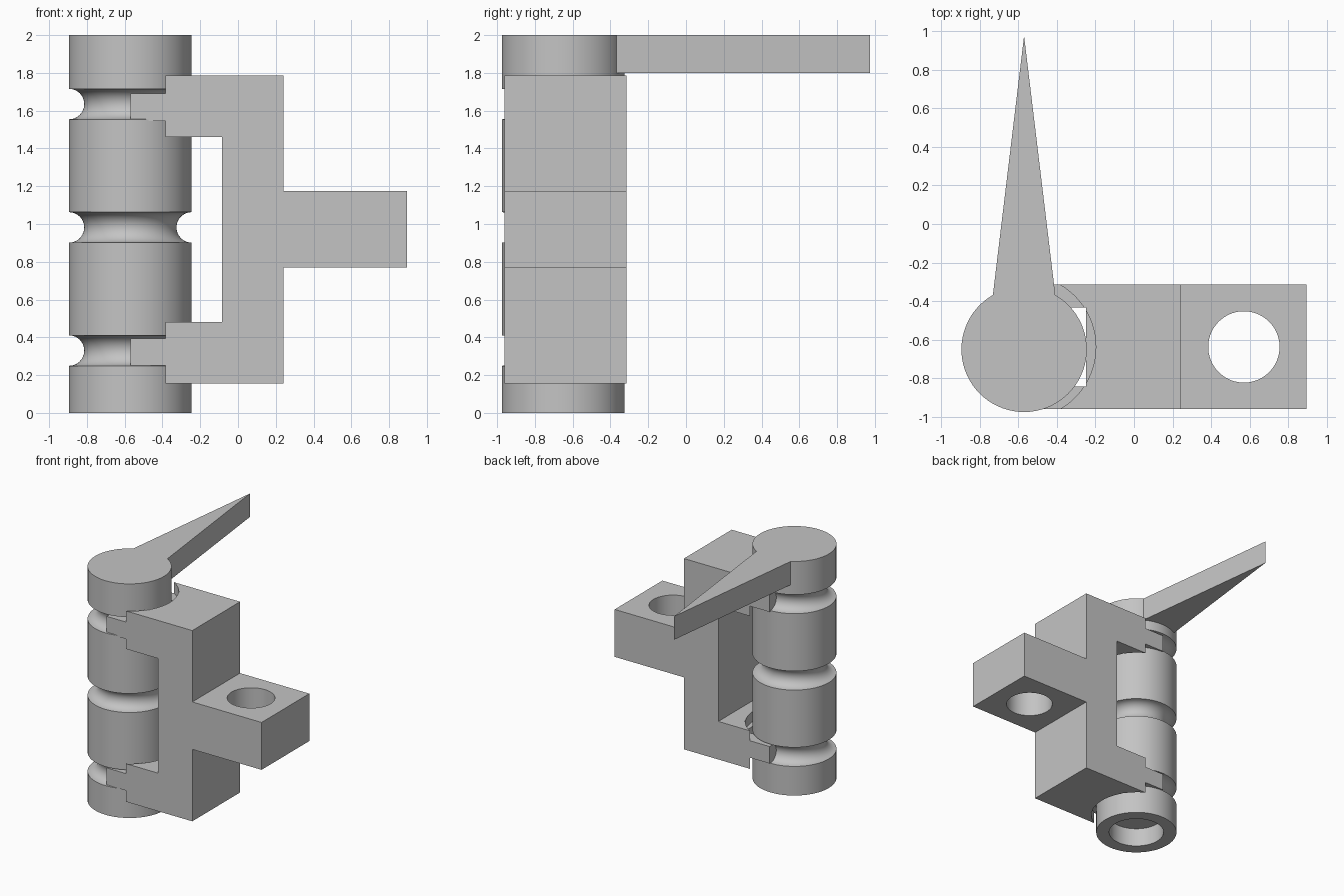
import bpy, bmesh, math
from mathutils import Matrix, Vector

if "Cube" in bpy.data.objects:
    bpy.data.objects.remove(bpy.data.objects["Cube"])

grey = bpy.data.materials.new("plain_grey")
grey.use_nodes = True
COLOUR = (0.55, 0.55, 0.55, 1)
grey.diffuse_color = COLOUR
grey.node_tree.nodes["Principled BSDF"].inputs["Base Color"].default_value = COLOUR

POST_X, POST_Y, POST_R = -0.57, -0.65, 0.325
BACK, FRONT = -0.315, -0.96
MID_Y = (BACK + FRONT) / 2


def finish(bm, name):
    bmesh.ops.recalc_face_normals(bm, faces=bm.faces)
    mesh = bpy.data.meshes.new(name)
    bm.to_mesh(mesh)
    bm.free()
    mesh.materials.append(grey)
    obj = bpy.data.objects.new(name, mesh)
    bpy.context.collection.objects.link(obj)
    return obj


def extrude(name, points, direction):
    """Extrude a planar outline of 3D points along a direction."""
    bm = bmesh.new()
    face = bm.faces.new([bm.verts.new(p) for p in points])
    result = bmesh.ops.extrude_face_region(bm, geom=[face])
    verts = [v for v in result["geom"] if isinstance(v, bmesh.types.BMVert)]
    bmesh.ops.translate(bm, verts=verts, vec=direction)
    return finish(bm, name)


def lathe(name, profile, x, y, steps=72):
    """Spin a radius/height profile around a vertical axis."""
    bm = bmesh.new()
    verts = [bm.verts.new((r, 0, z)) for r, z in profile]
    edges = [bm.edges.new(pair) for pair in zip(verts, verts[1:])]
    bmesh.ops.spin(bm, geom=verts + edges, cent=(0, 0, 0), axis=(0, 0, 1),
                   angle=math.tau, steps=steps, use_duplicate=False)
    bmesh.ops.remove_doubles(bm, verts=bm.verts, dist=0.0001)
    bmesh.ops.translate(bm, verts=bm.verts, vec=(x, y, 0))
    return finish(bm, name)


def disc(name, radius, x, y, low, high):
    return lathe(name, [(0, low), (radius, low), (radius, high), (0, high)], x, y)


def cut(target, cutter):
    mod = target.modifiers.new("cut", "BOOLEAN")
    mod.operation = "DIFFERENCE"
    mod.solver = "EXACT"
    mod.object = cutter
    select(target)
    bpy.ops.object.modifier_apply(modifier=mod.name)
    bpy.data.objects.remove(cutter)


def select(obj):
    bpy.ops.object.select_all(action="DESELECT")
    obj.select_set(True)
    bpy.context.view_layer.objects.active = obj


# Grooved post with a blind bore underneath
profile = [(0, 0.16), (0.22, 0.16), (0.22, 0), (POST_R, 0)]
for z in (0.33, 0.982, 1.635):
    for i in range(13):
        a = math.pi * i / 12
        profile.append((POST_R - 0.081 * math.sin(a), z - 0.081 * math.cos(a)))
profile += [(POST_R, 2), (0, 2)]
post = lathe("grooved_post", profile, POST_X, POST_Y)

# Tapered pointer on the head of the post
extrude("pointer_handle",
        [(POST_X - 0.162, -0.37, 1.8), (POST_X, -0.6, 1.8),
         (POST_X + 0.162, -0.37, 1.8), (POST_X, 0.975, 1.8)], Vector((0, 0, 0.2)))

# Bracket outline: two stepped arms, spine and mounting tab
outline = [(0.24, 0.155), (0.24, 0.77), (0.895, 0.77), (0.895, 1.175),
           (0.24, 1.175), (0.24, 1.785)]
plates = [(1.545, 1.69), (0.25, 0.395)]
arms = [(1.46, 1.785), (0.155, 0.48)]
for (low, high), (bottom, top) in zip(plates, arms):
    arm = [(-0.385, top), (-0.385, high), (POST_X, high),
           (POST_X, low), (-0.385, low), (-0.385, bottom)]
    inner = (-0.085, bottom) if bottom > 1 else (-0.085, top)
    outline += arm + [inner] if bottom > 1 else [inner] + arm
bracket = extrude("bracket", [(x, FRONT, z) for x, z in outline],
                  Vector((0, BACK - FRONT, 0)))

# Round clearance above and below each fork plate
for (low, high), (bottom, top) in zip(plates, arms):
    cut(bracket, disc("clearance", 0.372, POST_X, MID_Y, bottom - 0.05, low))
    cut(bracket, disc("clearance", 0.372, POST_X, MID_Y, high, top + 0.05))
    # Slot that splits the plate into two prongs
    slot = [(-0.7, MID_Y - 0.205, bottom - 0.1), (-0.25, MID_Y - 0.205, bottom - 0.1),
            (-0.25, MID_Y + 0.205, bottom - 0.1), (-0.7, MID_Y + 0.205, bottom - 0.1)]
    cut(bracket, extrude("slot", slot, Vector((0, 0, 0.55))))

# Through hole in the mounting tab
cut(bracket, disc("tab_hole", 0.185, 0.57, MID_Y, 0.6, 1.4))

for obj in (post, bracket):
    select(obj)
    bpy.ops.object.shade_smooth_by_angle(angle=math.radians(30))
